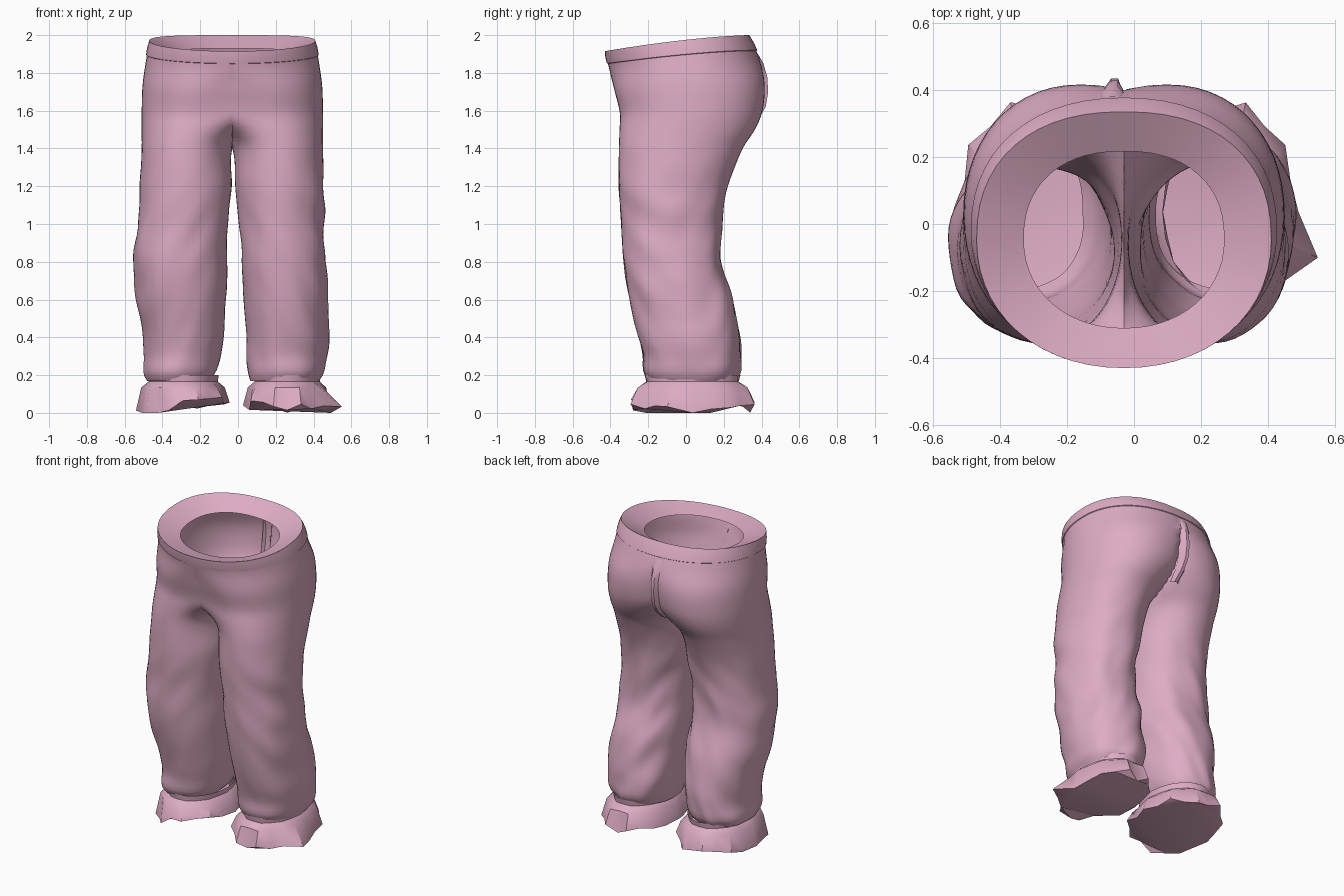
import bpy, bmesh, math, random
from mathutils import Vector, noise

if "Cube" in bpy.data.objects:
    bpy.data.objects.remove(bpy.data.objects["Cube"])

random.seed(4)
X0 = -0.03      # centre plane of the trousers
SEG = 56        # points around each leg

pink = bpy.data.materials.new("dusty pink cloth")
pink.diffuse_color = (0.73, 0.415, 0.555, 1)
pink.use_nodes = True
pink.node_tree.nodes["Principled BSDF"].inputs["Base Color"].default_value = pink.diffuse_color

# z, front y, back y, left inner/outer, right inner/outer (distance from centre plane)
ROWS = [
    (0.17, -.19, .25, .12, .455, .09, .465),
    (0.21, -.22, .285, .09, .475, .08, .49),
    (0.30, -.225, .29, .06, .47, .07, .50),
    (0.40, -.25, .285, .045, .48, .07, .505),
    (0.60, -.30, .25, .035, .51, .06, .50),
    (0.80, -.33, .19, .03, .525, .05, .495),
    (1.00, -.34, .19, .02, .505, .04, .485),
    (1.20, -.355, .22, .005, .49, .015, .485),
    (1.40, -.355, .30, .0, .48, .0, .48),
    (1.50, -.352, .365, -.07, .48, -.07, .48),
    (1.60, -.35, .405, -.16, .48, -.16, .48),
    (1.75, -.38, .415, -.25, .475, -.25, .475),
    (1.90, -.41, .38, -.455, .455, -.455, .455),
    (2.00, -.43, .335, -.44, .44, -.44, .44),
]


def ease(a, b, v):
    t = max(0.0, min(1.0, (v - a) / (b - a)))
    return t * t * (3 - 2 * t)


def row_at(z):
    """Smooth interpolation of the section table at height z."""
    i = 0
    while i < len(ROWS) - 2 and z > ROWS[i + 1][0]:
        i += 1
    a, b = ROWS[i], ROWS[i + 1]
    p, n = ROWS[max(i - 1, 0)], ROWS[min(i + 2, len(ROWS) - 1)]
    h = b[0] - a[0]
    t = (z - a[0]) / h
    out = []
    for k in range(1, 7):
        ma = (b[k] - p[k]) / (b[0] - p[0]) * h
        mb = (n[k] - a[k]) / (n[0] - a[0]) * h
        out.append((2*t**3 - 3*t**2 + 1) * a[k] + (t**3 - 2*t**2 + t) * ma
                   + (3*t**2 - 2*t**3) * b[k] + (t**3 - t**2) * mb)
    return out


def section(side, z, grow=0.0):
    """Closed outline of one trouser half, flattened against the centre plane."""
    y0, y1, xil, xol, xir, xor_ = row_at(z)
    xi, xo = (xil, xol) if side < 0 else (xir, xor_)
    cx, cy, rx, ry = (xi + xo) / 2, (y0 + y1) / 2, (xo - xi) / 2, (y1 - y0) / 2
    pts = []
    fade = max(0.0, min(1.0, (1.4 - z) / 0.3))
    w = max(0.0, min(1.0, (z - 1.5) / 0.5))
    belly = ease(1.42, 1.60, z)
    for k in range(SEG):
        a = 2 * math.pi * k / SEG
        c, s = math.cos(a), math.sin(a)
        e = 2 / (2.1 if s < 0 else 2.1 + 0.2 * ease(1.8, 2.0, z))
        px = math.copysign(abs(c) ** e, c)
        py = math.copysign(abs(s) ** e, s)
        # cloth wrinkles on the legs, strongest on the outside and back
        n = noise.noise(Vector((side * 3 + px * 1.6, py * 1.6, z * 6 + px * 2)))
        g = grow + fade * 0.016 * n * (0.6 + 0.4 * max(px, py))
        x = max(0.0, cx + px * (rx + g))
        y = cy + py * (ry + g)
        if s < -1e-4 and belly > 0 and x < cx:      # fill the cleft across the belly
            flat = cy - (ry + g) * (1 - 0.03 * ((cx - x) / xo) ** 2)
            y += belly * (1 - ease(1.75, 1.9, z)) * (flat - y)
        drop = 0.085 * (max(0.0, 0.34 - y) / 0.77) ** 1.5 * w
        pts.append(Vector((X0 + side * x, y, z - drop)))
    return pts


def loft(bm, rings, cap=False):
    vr = [[bm.verts.new(p) for p in r] for r in rings]
    for a, b in zip(vr, vr[1:]):
        for k in range(len(a)):
            j = (k + 1) % len(a)
            bm.faces.new((a[k], a[j], b[j], b[k]))
    if cap:
        bm.faces.new(vr[-1])


def finish(bm, name, angle, split=False):
    if split:   # remove the hidden wall on the centre plane and weld the halves
        wall = [f for f in bm.faces if all(abs(v.co.x - X0) < 1e-5 for v in f.verts)]
        bmesh.ops.delete(bm, geom=wall, context='FACES')
        bmesh.ops.remove_doubles(bm, verts=bm.verts, dist=0.003)
    bmesh.ops.recalc_face_normals(bm, faces=bm.faces)
    me = bpy.data.meshes.new(name)
    bm.to_mesh(me)
    bm.free()
    me.materials.append(pink)
    ob = bpy.data.objects.new(name, me)
    bpy.context.collection.objects.link(ob)
    bpy.ops.object.select_all(action='DESELECT')
    ob.select_set(True)
    bpy.context.view_layer.objects.active = ob
    bpy.ops.object.shade_smooth_by_angle(angle=math.radians(angle))
    return ob


# Trouser body: two lofted legs merging into the hips, with a turned-in top rim
bm = bmesh.new()
for side in (-1, 1):
    rings = [section(side, 0.17 + 1.83 * i / 64) for i in range(65)]
    rim = [Vector((X0 + (p.x - X0) * 0.68, -.045 + (p.y + .045) * 0.69,
                   1.89 + 0.04 * (p.y + .43) / .76)) for p in rings[-1]]
    loft(bm, rings + [rim])
finish(bm, "trousers", 45, True)

# Waistband: a slightly raised strip below the rim
bm = bmesh.new()
for side in (-1, 1):
    loft(bm, [section(side, z, g) for z, g in
              ((1.915, -.003), (1.92, .005), (1.96, .005), (1.995, .001))])
finish(bm, "waistband", 40, True)

# Ankle ruffles: flared, pleated cuffs closed underneath
for side, name, cx, rx, tilt in ((-1, "left_ruffle", -.29, .24, .03),
                                 (1, "right_ruffle", .26, .225, .015)):
    bm = bmesh.new()
    n = 20
    wob = [random.uniform(-.05, .05) for _ in range(n)]
    rings = []
    for z, s, wave in ((.20, .78, 0), (.165, .76, .01), (.135, .90, .025), (.04, 1.0, .04)):
        ring = []
        for k in range(n):
            a = 2 * math.pi * k / n
            r = s + (wave * (1 if k % 2 == 0 else -1) + wob[k] * wave * 14)
            if side > 0 and k == n - 1 and wave > .03:      # one stray outer pleat
                r = 1.35
            x, y = math.cos(a) * rx * r, math.sin(a) * .325 * r
            zz = z
            if wave > .03:
                zz = max(0.0, z - side * tilt * math.cos(a) + wob[k] * 0.6)
            ring.append((cx + x, .035 + y, zz))
        rings.append(ring)
    loft(bm, rings, cap=True)
    low = min(v.co.z for v in bm.verts)
    for v in bm.verts:
        if v.co.z < 0.11:
            v.co.z -= low
    bmesh.ops.triangulate(bm, faces=[f for f in bm.faces if len(f.verts) > 4])
    finish(bm, name, 40)

# Back seam: a narrow folded ridge running down the seat
bm = bmesh.new()
path = [(1.90, .376, .005), (1.85, .392, .018), (1.78, .397, .033), (1.70, .387, .048),
        (1.62, .372, .05), (1.56, .345, .042), (1.50, .300, .02)]
prev = None
for z, y, h in path:
    cur = [bm.verts.new(c) for c in
           ((-.095, y, z), (-.068, y + h, z), (-.048, y + h, z), (-.03, y, z))]
    if prev:
        for k in range(3):
            bm.faces.new((prev[k], prev[k + 1], cur[k + 1], cur[k]))
    prev = cur
finish(bm, "back_seam", 40)
